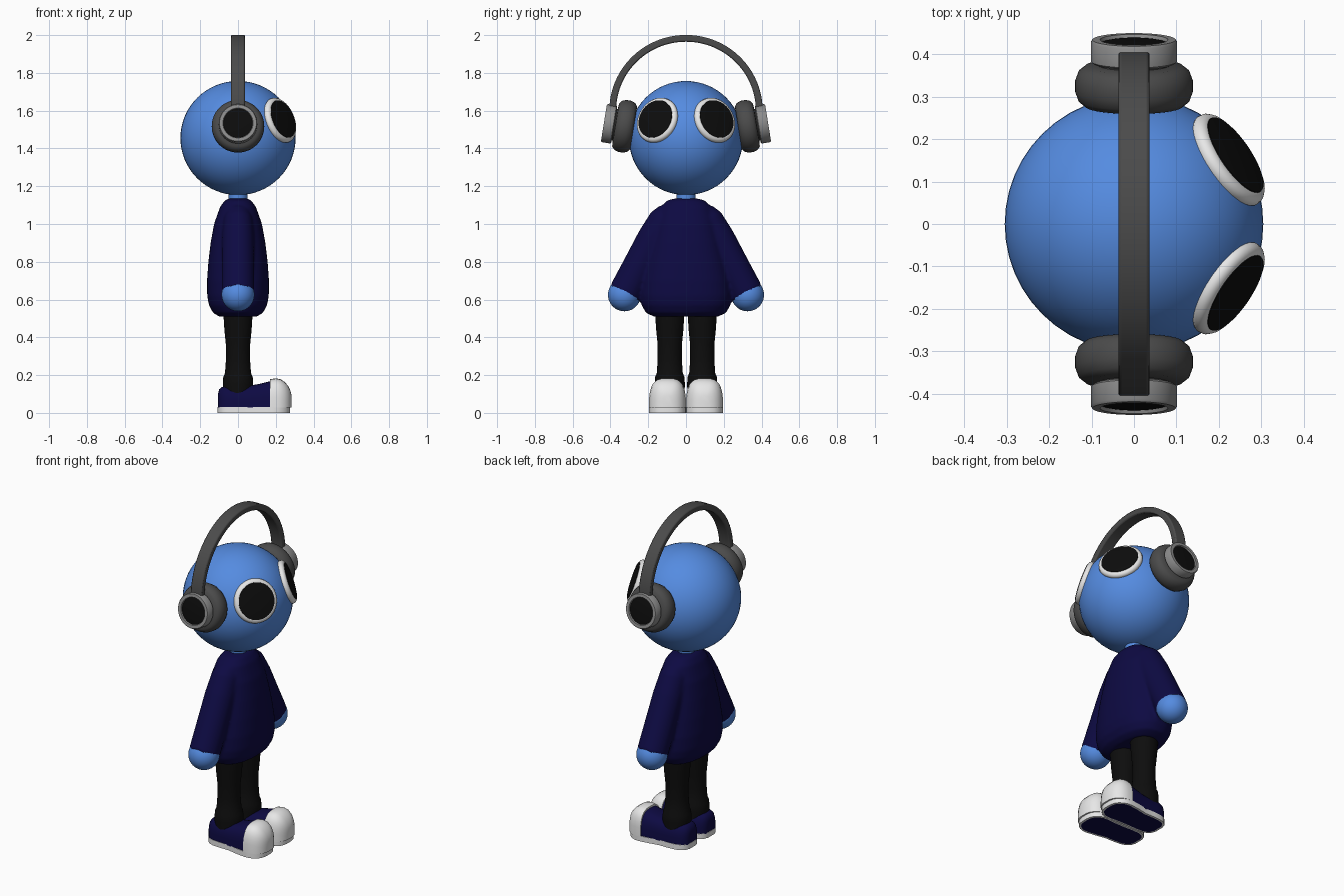
import bpy, bmesh, math
from mathutils import Vector, Matrix

if "Cube" in bpy.data.objects:
    bpy.data.objects.remove(bpy.data.objects["Cube"])


def material(name, rgb):
    m = bpy.data.materials.new(name)
    m.diffuse_color = (*rgb, 1)
    m.use_nodes = True
    m.node_tree.nodes["Principled BSDF"].inputs["Base Color"].default_value = m.diffuse_color
    return m


BLUE = material("skin blue", (0.09, 0.26, 0.75))
NAVY = material("navy", (0.004, 0.003, 0.055))
BLACK = material("black", (0.004, 0.004, 0.004))
WHITE = material("white", (0.8, 0.8, 0.8))
DARK = material("dark grey", (0.07, 0.07, 0.07))
GREY = material("mid grey", (0.27, 0.27, 0.27))


def finish(name, bm, mats, mirror=False, angle=40):
    bmesh.ops.recalc_face_normals(bm, faces=bm.faces)
    me = bpy.data.meshes.new(name)
    bm.to_mesh(me)
    bm.free()
    for m in mats:
        me.materials.append(m)
    ob = bpy.data.objects.new(name, me)
    bpy.context.collection.objects.link(ob)
    bpy.ops.object.select_all(action='DESELECT')
    ob.select_set(True)
    bpy.context.view_layer.objects.active = ob
    bpy.ops.object.shade_smooth_by_angle(angle=math.radians(angle))
    if mirror:  # pairs are mirrored across the y = 0 plane
        mod = ob.modifiers.new("pair", 'MIRROR')
        mod.use_axis = (False, True, False)
        mod.use_mirror_merge = False
    return ob


def skin(bm, rings):
    """Join closed rings of points and cap both ends."""
    vs = [[bm.verts.new(p) for p in r] for r in rings]
    n = len(vs[0])
    for a, b in zip(vs, vs[1:]):
        for i in range(n):
            j = (i + 1) % n
            bm.faces.new((a[i], a[j], b[j], b[i]))
    return bm.faces.new(vs[0]), bm.faces.new(vs[-1])


def circle(r, n=48):
    return [(r * math.cos(2 * math.pi * i / n), r * math.sin(2 * math.pi * i / n)) for i in range(n)]


def lathe(name, profile, mat, center, axis=(0, 0, 1), mirror=False):
    """Turn (radius, distance along axis) points around an axis."""
    rot = Vector((0, 0, 1)).rotation_difference(Vector(axis).normalized())
    c = Vector(center)
    bm = bmesh.new()
    skin(bm, [[c + rot @ Vector((x, y, t)) for x, y in circle(r)] for r, t in profile])
    return finish(name, bm, [mat], mirror)


def ball(name, center, radii, mat, mirror=False):
    bm = bmesh.new()
    bmesh.ops.create_uvsphere(bm, u_segments=48, v_segments=32, radius=1,
                              matrix=Matrix.Translation(center) @ Matrix.Diagonal((*radii, 1)))
    return finish(name, bm, [mat], mirror)


def power(v, e):
    return math.copysign(abs(v) ** e, v)


# Head, neck and hands
ball("head", (0, 0, 1.455), (0.305, 0.302, 0.302), BLUE)
lathe("neck", [(0.05, 1.08), (0.05, 1.2)], BLUE, (0, 0, 0))
ball("hand", (0, 0.326, 0.625), (0.087, 0.087, 0.087), BLUE, True)

# Eyes: thick white rim with a black domed disc
gaze = Vector((0.78, 0.53, 0.33)).normalized()
spot = Vector((0, 0, 1.455)) + gaze * 0.3
lathe("eye_rim", [(0.1, -0.05), (0.118, -0.032), (0.125, -0.018), (0.123, -0.006), (0.115, 0.003),
                  (0.104, 0.006)], WHITE, spot, gaze, True)
lathe("eye_disc", [(0.105, 0.004), (0.104, 0.008), (0.08, 0.011), (0.04, 0.013), (0.01, 0.0135)],
      BLACK, spot, gaze, True)

# Headphones: cushions, cups and the arched band
ear = Vector((0, 0.33, 1.518))
out = Vector((0, math.cos(0.16), math.sin(0.16)))
lathe("ear_cushion", [(0.08, -0.055), (0.115, -0.053), (0.131, -0.04), (0.139, -0.018), (0.139, 0.008),
                      (0.131, 0.03), (0.115, 0.043), (0.08, 0.046)], DARK, ear, out, True)
lathe("ear_neck", [(0.085, 0.03), (0.085, 0.06)], DARK, ear, out, True)
lathe("ear_cup", [(0.096, 0.05), (0.102, 0.055), (0.102, 0.1), (0.098, 0.106), (0.08, 0.106),
                  (0.076, 0.095)], GREY, ear, out, True)
lathe("ear_cap", [(0.077, 0.09), (0.077, 0.098), (0.068, 0.1)], BLACK, ear, out, True)

bm = bmesh.new()
rings = []
for i in range(-1, 50):
    a = math.pi * min(max(i, 0), 48) / 48
    drop = 0.05 if i in (-1, 49) else 0
    rings.append([(x, (0.388 + t) * math.cos(a), 1.6 - drop + (0.383 + t) * math.sin(a))
                  for x, t in ((-0.037, -0.018), (0.037, -0.018), (0.037, 0.018), (-0.037, 0.018))])
skin(bm, rings)
band = finish("headband", bm, [DARK])
bev = band.modifiers.new("soft edges", 'BEVEL')
bev.width, bev.segments = 0.007, 2

# Shirt: rounded body plus sleeves, fused into one smooth surface
bm = bmesh.new()
body = [(1.135, 0.05, 0.06), (1.125, 0.07, 0.1), (1.09, 0.095, 0.135), (1.0, 0.127, 0.165), (0.9, 0.145, 0.19),
        (0.8, 0.157, 0.215), (0.7, 0.164, 0.236), (0.62, 0.163, 0.242), (0.57, 0.154, 0.235),
        (0.53, 0.132, 0.212), (0.51, 0.1, 0.17)]
skin(bm, [[(hx * power(x, 0.85), hy * power(y, 0.85), z) for x, y in circle(1)] for z, hx, hy in body])
sleeve = [(0.085, 1.07, 0.06), (0.115, 1.025, 0.08), (0.17, 0.925, 0.087), (0.24, 0.79, 0.088), (0.323, 0.632, 0.089)]
tilt = Vector((0, 0.88, 0.47))
for s in (1, -1):
    skin(bm, [[Vector((r * 0.97 * u / r if r else 0, s * (y + tilt.y * v), z + tilt.z * v)) for u, v in circle(r)]
              for y, z, r in sleeve])
shirt = finish("shirt", bm, [NAVY])
rem = shirt.modifiers.new("fuse", 'REMESH')
rem.mode, rem.voxel_size, rem.use_smooth_shade = 'VOXEL', 0.01, True
smo = shirt.modifiers.new("soften", 'SMOOTH')
smo.factor, smo.iterations = 0.5, 5

# Legs
lathe("leg", [(0.078, 0.1), (0.08, 0.15), (0.078, 0.19), (0.069, 0.21), (0.064, 0.28), (0.064, 0.36),
              (0.072, 0.44), (0.077, 0.52), (0.078, 0.58)], BLACK, (0, 0.086, 0), mirror=True)


# Shoes: domed sections along x, given as (x, centre y, half width, top z)
def shoe_part(name, sections, mat):
    bm = bmesh.new()
    rings = []
    for x, cy, w, top in sections:
        arc = [math.pi * i / 16 for i in range(17)]
        rings.append([(x, cy + w * power(math.cos(a), 0.65), 0.028 + (top - 0.028) * math.sin(a) ** 0.65)
                      for a in arc])
    skin(bm, rings)
    return finish(name, bm, [mat], True, 50)


shoe_part("shoe_upper", [(-0.106, 0.088, 0.035, 0.1), (-0.1, 0.088, 0.052, 0.125), (-0.085, 0.088, 0.068, 0.137),
                         (-0.06, 0.088, 0.079, 0.142), (-0.02, 0.088, 0.085, 0.142), (0.05, 0.09, 0.086, 0.142),
                         (0.11, 0.095, 0.089, 0.153), (0.18, 0.098, 0.093, 0.17)], NAVY)
shoe_part("toe_cap", [(0.17, 0.098, 0.097, 0.178), (0.2, 0.098, 0.098, 0.183), (0.225, 0.098, 0.094, 0.178),
                      (0.247, 0.098, 0.084, 0.164), (0.264, 0.098, 0.069, 0.145), (0.276, 0.098, 0.05, 0.122),
                      (0.283, 0.098, 0.025, 0.095)], WHITE)

# White sole with a navy inset underneath
edge = [(-0.108, 0.088, 0.03), (-0.098, 0.088, 0.056), (-0.08, 0.088, 0.073), (-0.05, 0.088, 0.084),
        (0.0, 0.089, 0.087), (0.06, 0.09, 0.086), (0.12, 0.096, 0.092), (0.18, 0.098, 0.098), (0.21, 0.098, 0.096),
        (0.235, 0.098, 0.086), (0.255, 0.098, 0.07), (0.268, 0.098, 0.05), (0.274, 0.098, 0.02)]
outline = [(x, c - w) for x, c, w in edge] + [(x, c + w) for x, c, w in reversed(edge)]
bm = bmesh.new()
bottom, _ = skin(bm, [[(x, y, z) for x, y in outline] for z in (0, 0.032)])
bmesh.ops.recalc_face_normals(bm, faces=bm.faces)
bmesh.ops.inset_region(bm, faces=[bottom], thickness=0.012)
bottom.material_index = 1
finish("sole", bm, [WHITE, NAVY], True)
